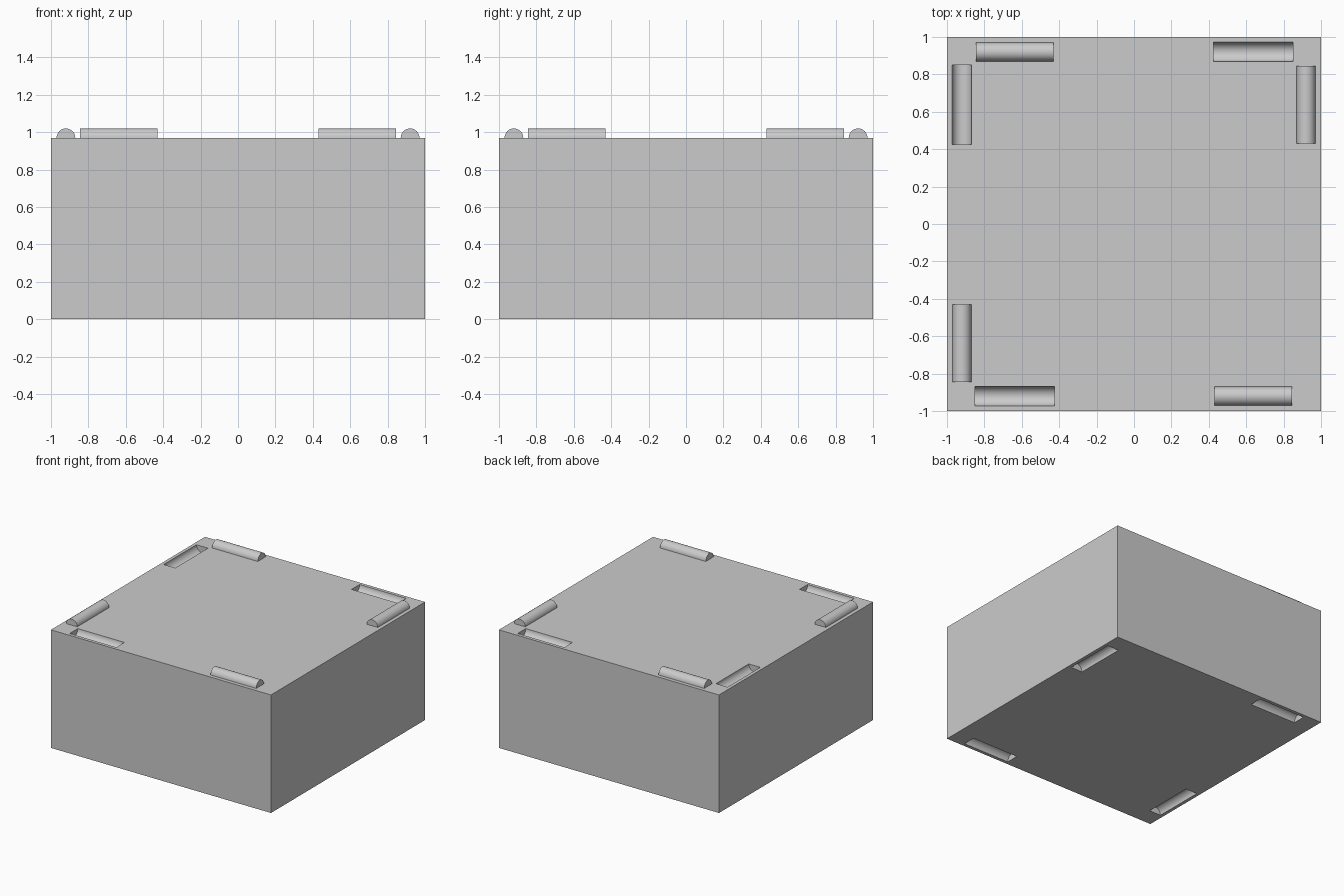
import bpy, bmesh, math
from mathutils import Matrix

cube = bpy.data.objects.get("Cube")
if cube:
    bpy.data.objects.remove(cube, do_unlink=True)

HEIGHT = 0.97      # block height without ridges
EDGE = 0.92        # ridge centre line, near the block edge
OFFSET = 0.637     # ridge centre along the edge
SEGMENTS = 32

# Single plain grey
grey = bpy.data.materials.new("light_grey")
grey.use_nodes = True
colour = (0.6, 0.6, 0.6, 1)
grey.diffuse_color = colour
grey.node_tree.nodes["Principled BSDF"].inputs["Base Color"].default_value = colour


def make_object(name, bm):
    bmesh.ops.recalc_face_normals(bm, faces=bm.faces)
    mesh = bpy.data.meshes.new(name)
    bm.to_mesh(mesh)
    bm.free()
    mesh.materials.append(grey)
    obj = bpy.data.objects.new(name, mesh)
    bpy.context.collection.objects.link(obj)
    return obj


def select_only(obj):
    bpy.ops.object.select_all(action='DESELECT')
    obj.select_set(True)
    bpy.context.view_layer.objects.active = obj


def rod(name, side, z, radius, length, arc):
    """Extruded arc profile; side = (edge angle, position along that edge)."""
    angle, along = side
    bm = bmesh.new()
    count = int(SEGMENTS * arc / math.tau)
    points = count + 1 if arc < math.tau else count
    ring = [bm.verts.new((-length / 2, radius * math.cos(arc * i / count),
                          radius * math.sin(arc * i / count))) for i in range(points)]
    face = bm.faces.new(ring)
    out = bmesh.ops.extrude_face_region(bm, geom=[face])
    verts = [g for g in out["geom"] if isinstance(g, bmesh.types.BMVert)]
    bmesh.ops.translate(bm, verts=verts, vec=(length, 0, 0))
    place = Matrix.Rotation(angle, 4, 'Z') @ Matrix.Translation((along, -EDGE, z))
    bmesh.ops.transform(bm, matrix=place, verts=bm.verts)
    return make_object(name, bm)


# Edges in turn: front, left, back, right
edges = {name: i * math.pi / 2 for i, name in enumerate(("front", "left", "back", "right"))}

# Main block
bm = bmesh.new()
bmesh.ops.create_cube(bm, size=1)
bmesh.ops.scale(bm, vec=(2, 2, HEIGHT), verts=bm.verts)
bmesh.ops.translate(bm, vec=(0, 0, HEIGHT / 2), verts=bm.verts)
block = make_object("block", bm)

# Ridges on top, with a matching socket beneath each one
cutters = []
for edge, angle in edges.items():
    # the left edge keeps its ridge toward the back, the right toward the front
    ridge_side = (angle, OFFSET)
    ridge = rod(edge + "_ridge", ridge_side, HEIGHT, 0.05, 0.415, math.pi)
    select_only(ridge)
    bpy.ops.object.shade_smooth_by_angle(angle=math.radians(30))
    cutters.append(rod(edge + "_socket", ridge_side, 0, 0.0525, 0.425, math.tau))
    # top grooves on every edge but the left one
    if edge != "left":
        cutters.append(rod(edge + "_groove", (angle, -OFFSET), HEIGHT, 0.0525, 0.425, math.tau))

# Cut sockets and grooves into the block
for cutter in cutters:
    cutter.hide_render = True
    select_only(block)
    cut = block.modifiers.new(cutter.name, 'BOOLEAN')
    cut.operation = 'DIFFERENCE'
    cut.solver = 'EXACT'
    cut.object = cutter
    bpy.ops.object.modifier_apply(modifier=cut.name)
    bpy.data.objects.remove(cutter, do_unlink=True)

select_only(block)
bpy.ops.object.shade_smooth_by_angle(angle=math.radians(30))
